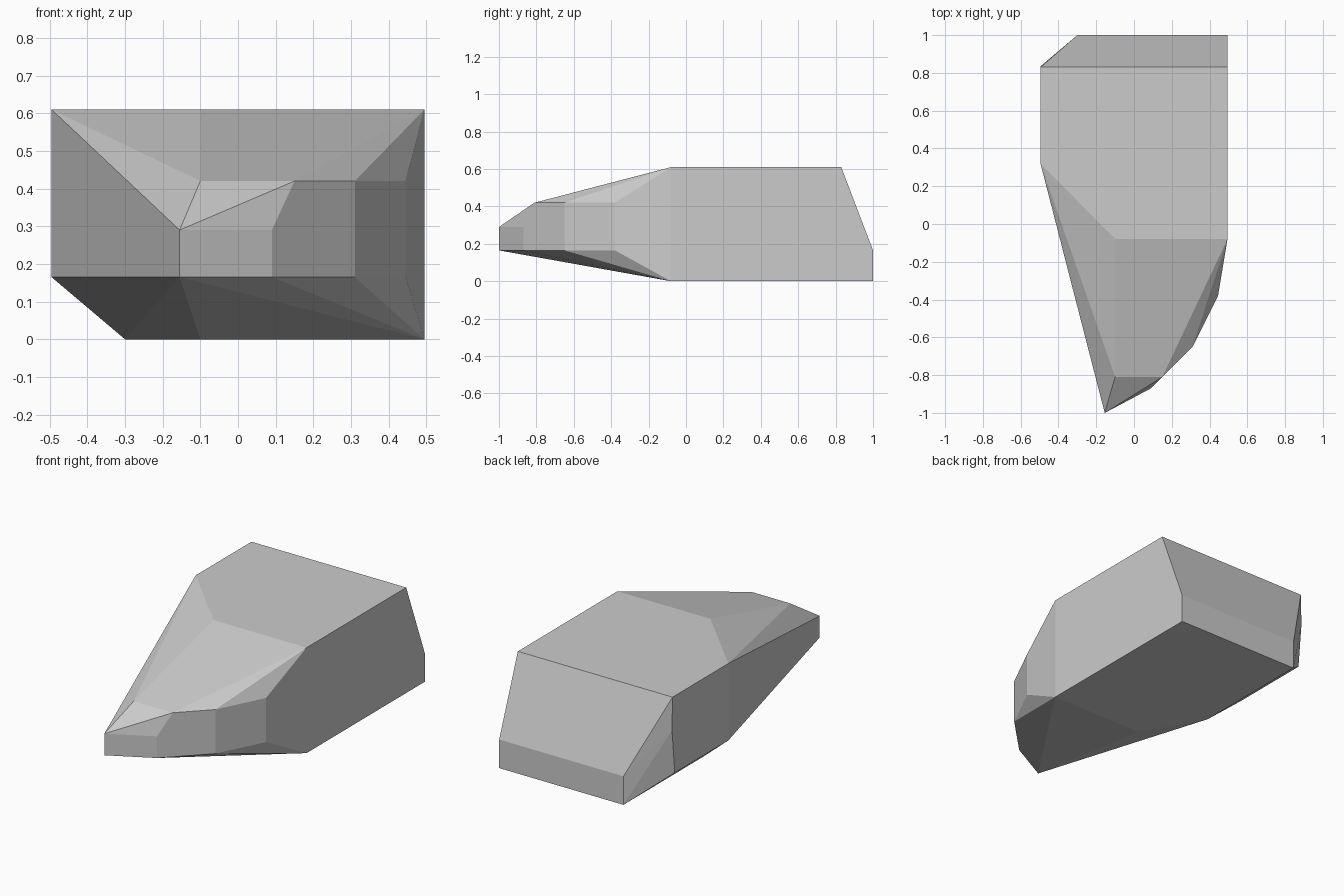
import bpy, bmesh, math

if "Cube" in bpy.data.objects:
    bpy.data.objects.remove(bpy.data.objects["Cube"])

# Horizontal outlines of the faceted rock: height -> (x, y) corners
nose = [(0.31, -0.65), (0.445, -0.38)]
levels = {
    0.0: [(-0.30, 1), (0.495, 1), (0.495, -0.08), (-0.10, -0.08), (-0.30, 0.27)],
    0.165: [(-0.30, 1), (0.495, 1), (-0.155, -1), (0.09, -0.87),
            (-0.495, 0.32), (-0.495, 0.81)] + nose,
    0.29: [(-0.155, -1), (0.09, -0.87)],
    0.42: [(-0.10, -0.81), (0.15, -0.81), (-0.495, 0.835)] + nose,
    0.61: [(-0.495, 0.83), (0.495, 0.83), (0.495, -0.08),
           (-0.10, -0.08), (-0.495, 0.32)],
}

# Skin the outlines with a convex hull and merge coplanar triangles
bm = bmesh.new()
for z, corners in levels.items():
    for x, y in corners:
        bm.verts.new((x, y, z))
hull = bmesh.ops.convex_hull(bm, input=bm.verts[:])
loose = [v for v in bm.verts if not v.link_faces]
bmesh.ops.delete(bm, geom=loose, context='VERTS')
bmesh.ops.dissolve_limit(bm, angle_limit=math.radians(0.5),
                         verts=bm.verts[:], edges=bm.edges[:])
bmesh.ops.recalc_face_normals(bm, faces=bm.faces[:])

mesh = bpy.data.meshes.new("rock")
bm.to_mesh(mesh)
bm.free()
rock = bpy.data.objects.new("rock", mesh)
bpy.context.collection.objects.link(rock)

# Plain stone colour
stone = bpy.data.materials.new("stone grey")
stone.diffuse_color = (0.6, 0.6, 0.6, 1)
stone.use_nodes = True
stone.node_tree.nodes["Principled BSDF"].inputs["Base Color"].default_value = stone.diffuse_color
mesh.materials.append(stone)
